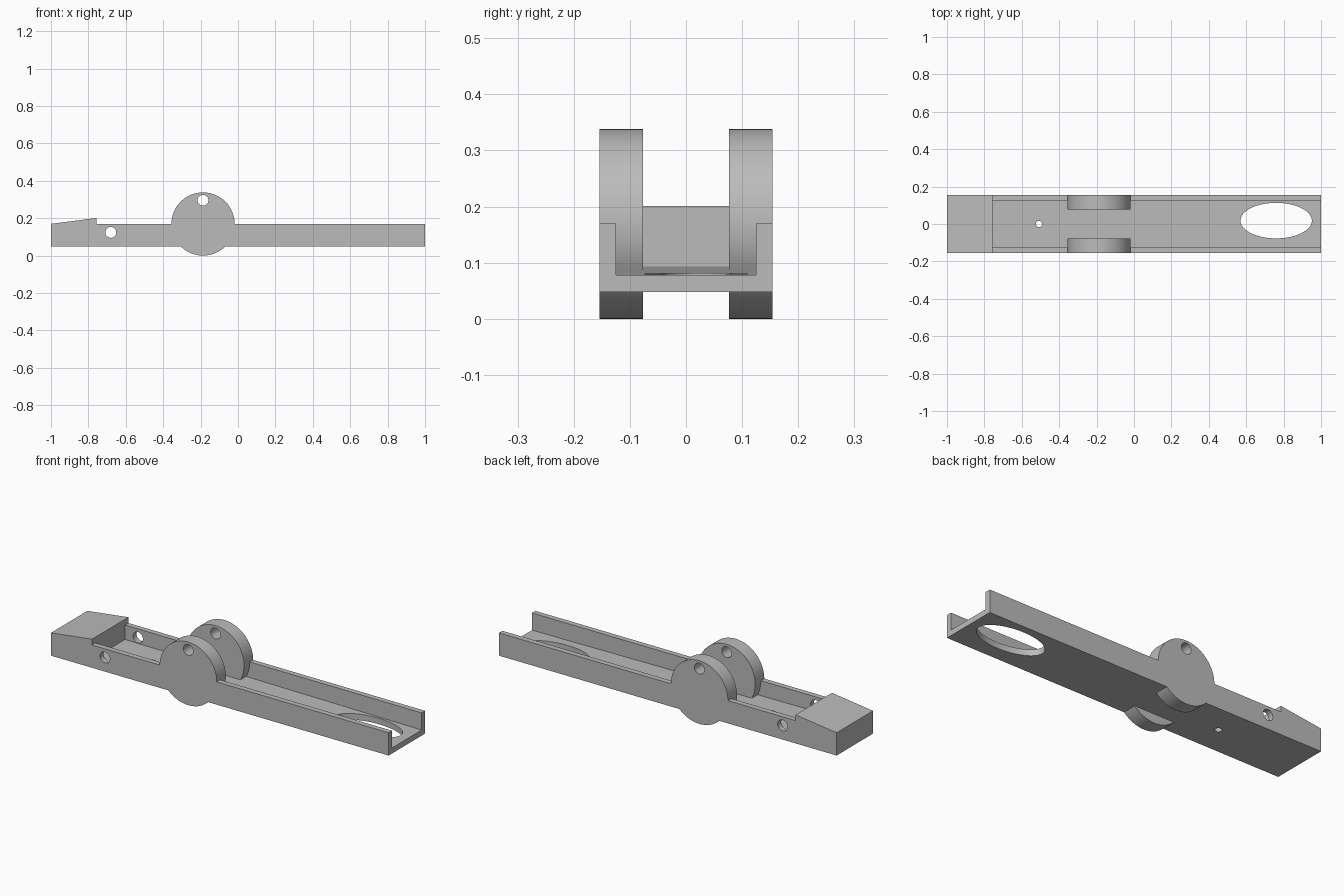
import bpy, bmesh, math
from mathutils import Vector

cube = bpy.data.objects.get("Cube")
if cube:
    bpy.data.objects.remove(cube, do_unlink=True)

grey = bpy.data.materials.new("plain_grey")
grey.use_nodes = True
colour = (0.5, 0.5, 0.5, 1)
grey.diffuse_color = colour
grey.node_tree.nodes["Principled BSDF"].inputs["Base Color"].default_value = colour


def extrude(name, outline, direction):
    """Solid made by sweeping a closed outline along a direction."""
    bm = bmesh.new()
    face = bm.faces.new([bm.verts.new(p) for p in outline])
    swept = bmesh.ops.extrude_face_region(bm, geom=[face])["geom"]
    verts = [v for v in swept if isinstance(v, bmesh.types.BMVert)]
    bmesh.ops.translate(bm, verts=verts, vec=Vector(direction))
    bmesh.ops.recalc_face_normals(bm, faces=bm.faces)
    mesh = bpy.data.meshes.new(name)
    bm.to_mesh(mesh)
    bm.free()
    mesh.materials.append(grey)
    obj = bpy.data.objects.new(name, mesh)
    bpy.context.collection.objects.link(obj)
    return obj


def side_profile(name, points, y0, y1):
    return extrude(name, [(x, y0, z) for x, z in points], (0, y1 - y0, 0))


def ellipse(a, b, rx, ry, count):
    angles = [2 * math.pi * i / count for i in range(count)]
    return [(a + rx * math.cos(t), b + ry * math.sin(t)) for t in angles]


def floor_hole(name, x, y, rx, ry):
    outline = [(a, b, -0.1) for a, b in ellipse(x, y, rx, ry, 64)]
    return extrude(name, outline, (0, 0, 0.6))


def combine(target, tool, operation):
    mod = target.modifiers.new(tool.name, "BOOLEAN")
    mod.operation = operation
    mod.solver = "EXACT"
    mod.object = tool
    bpy.context.view_layer.objects.active = target
    bpy.ops.object.modifier_apply(modifier=mod.name)
    bpy.data.objects.remove(tool, do_unlink=True)


HALF_WIDTH, INNER, DISC_INNER = 0.154, 0.125, 0.077
STEP_X, DISC_X, DISC_Z, DISC_R = -0.757, -0.187, 0.169, 0.169

# Long bar with a raised wedge at one end
body = side_profile("channel_lever", [
    (-1, 0.048), (1, 0.048), (1, 0.17), (STEP_X, 0.17),
    (STEP_X, 0.201), (-1, 0.17)], -HALF_WIDTH, HALF_WIDTH)

# Open channel with a gently sloping floor
channel = side_profile("channel_cutter", [
    (STEP_X, 0.093), (1.1, 0.077), (1.1, 0.4), (STEP_X, 0.4)], -INNER, INNER)
combine(body, channel, "DIFFERENCE")

# Pivot discs on both sides
for side, name in ((-1, "right_disc"), (1, "left_disc")):
    disc = side_profile(name, ellipse(DISC_X, DISC_Z, DISC_R, DISC_R, 96),
                        side * DISC_INNER, side * HALF_WIDTH)
    combine(body, disc, "UNION")

# Cross pin holes through the discs and walls
for name, x, z in (("disc_pin", DISC_X, 0.296), ("wall_pin", -0.68, 0.124)):
    pin = side_profile(name, ellipse(x, z, 0.029, 0.029, 48), -0.3, 0.3)
    combine(body, pin, "DIFFERENCE")

# Floor openings
combine(body, floor_hole("oval_cutter", 0.76, 0.018, 0.191, 0.095), "DIFFERENCE")
combine(body, floor_hole("small_hole_cutter", -0.508, 0, 0.017, 0.017), "DIFFERENCE")

# Smooth round surfaces, crisp edges
bpy.ops.object.select_all(action="DESELECT")
body.select_set(True)
bpy.context.view_layer.objects.active = body
bpy.ops.object.shade_smooth_by_angle(angle=math.radians(30))
